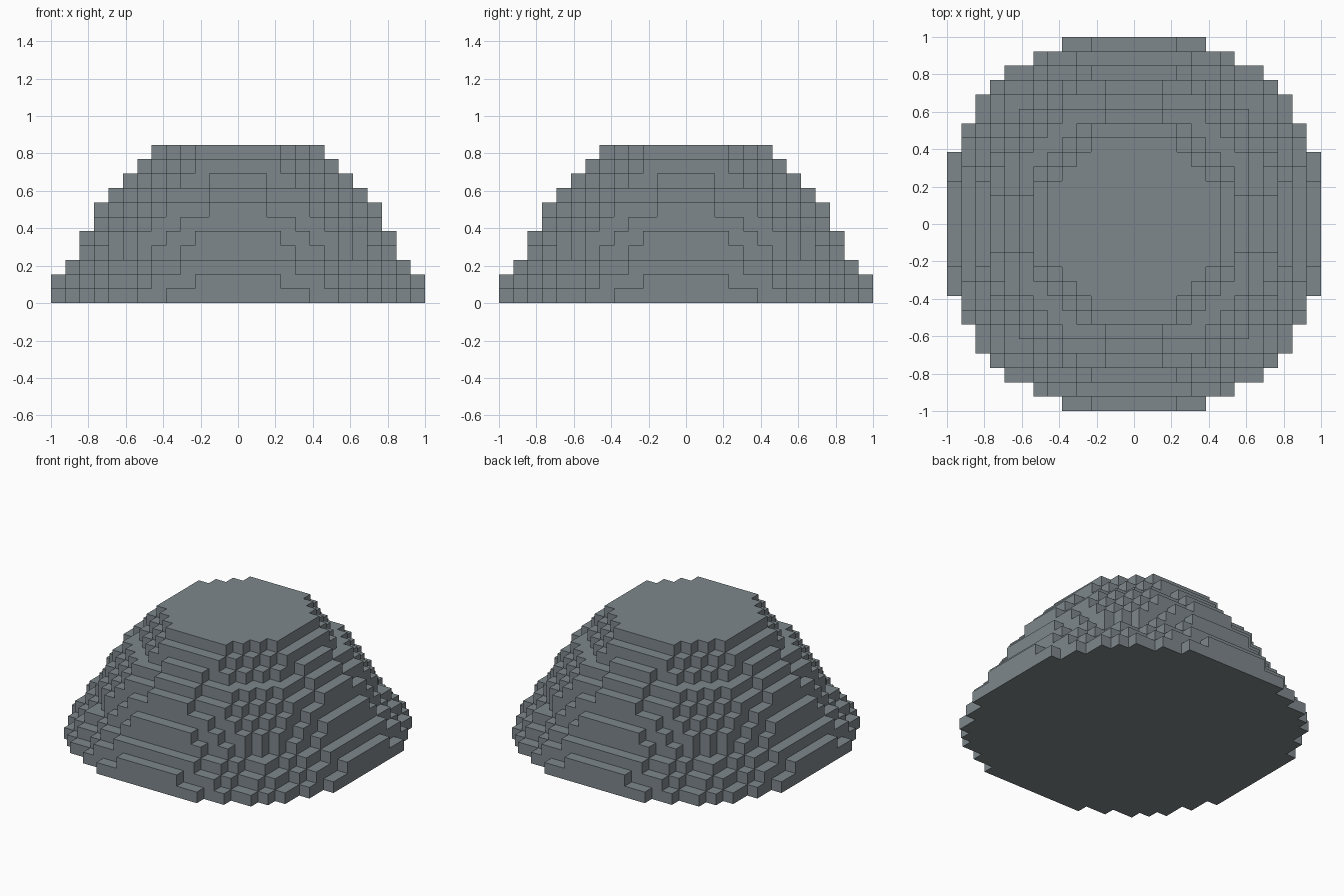
import bpy, bmesh, math

if "Cube" in bpy.data.objects:
    bpy.data.objects.remove(bpy.data.objects["Cube"])

N = 13                 # blocks from centre to rim
S = 1.0 / N            # block size
# radius of each block layer, bottom to top
RADII = [13.55, 12.85, 12.1, 11.25, 10.9, 10.4, 9.7, 8.75, 7.75, 7.0, 6.2]

stone = bpy.data.materials.new("grey stone")
stone.diffuse_color = (0.21, 0.245, 0.26, 1)
stone.use_nodes = True
stone.node_tree.nodes["Principled BSDF"].inputs["Base Color"].default_value = stone.diffuse_color


def height(i, j):
    """Number of stacked blocks in column i, j."""
    if not (-N <= i < N and -N <= j < N):
        return 0
    d = math.hypot(i + 0.5, j + 0.5)
    return sum(d <= r for r in RADII)


bm = bmesh.new()


def quad(*pts):
    bm.faces.new([bm.verts.new((x * S, y * S, z * S)) for x, y, z in pts])


# block columns: top, underside and the exposed side faces
for i in range(-N, N):
    for j in range(-N, N):
        h = height(i, j)
        if not h:
            continue
        corners = [(i, j), (i + 1, j), (i + 1, j + 1), (i, j + 1)]
        quad(*[(x, y, h) for x, y in corners])
        quad(*[(x, y, 0) for x, y in reversed(corners)])
        for k, (di, dj) in enumerate([(0, -1), (1, 0), (0, 1), (-1, 0)]):
            a, b = corners[k], corners[(k + 1) % 4]
            for z in range(height(i + di, j + dj), h):
                quad((*a, z), (*b, z), (*b, z + 1), (*a, z + 1))

# weld the blocks and merge coplanar faces
bmesh.ops.remove_doubles(bm, verts=bm.verts[:], dist=1e-4)
bmesh.ops.dissolve_limit(bm, angle_limit=0.01, verts=bm.verts[:], edges=bm.edges[:])
mesh = bpy.data.meshes.new("stepped_mound")
bm.to_mesh(mesh)
bm.free()
mesh.materials.append(stone)
mound = bpy.data.objects.new("stepped_mound", mesh)
bpy.context.collection.objects.link(mound)
